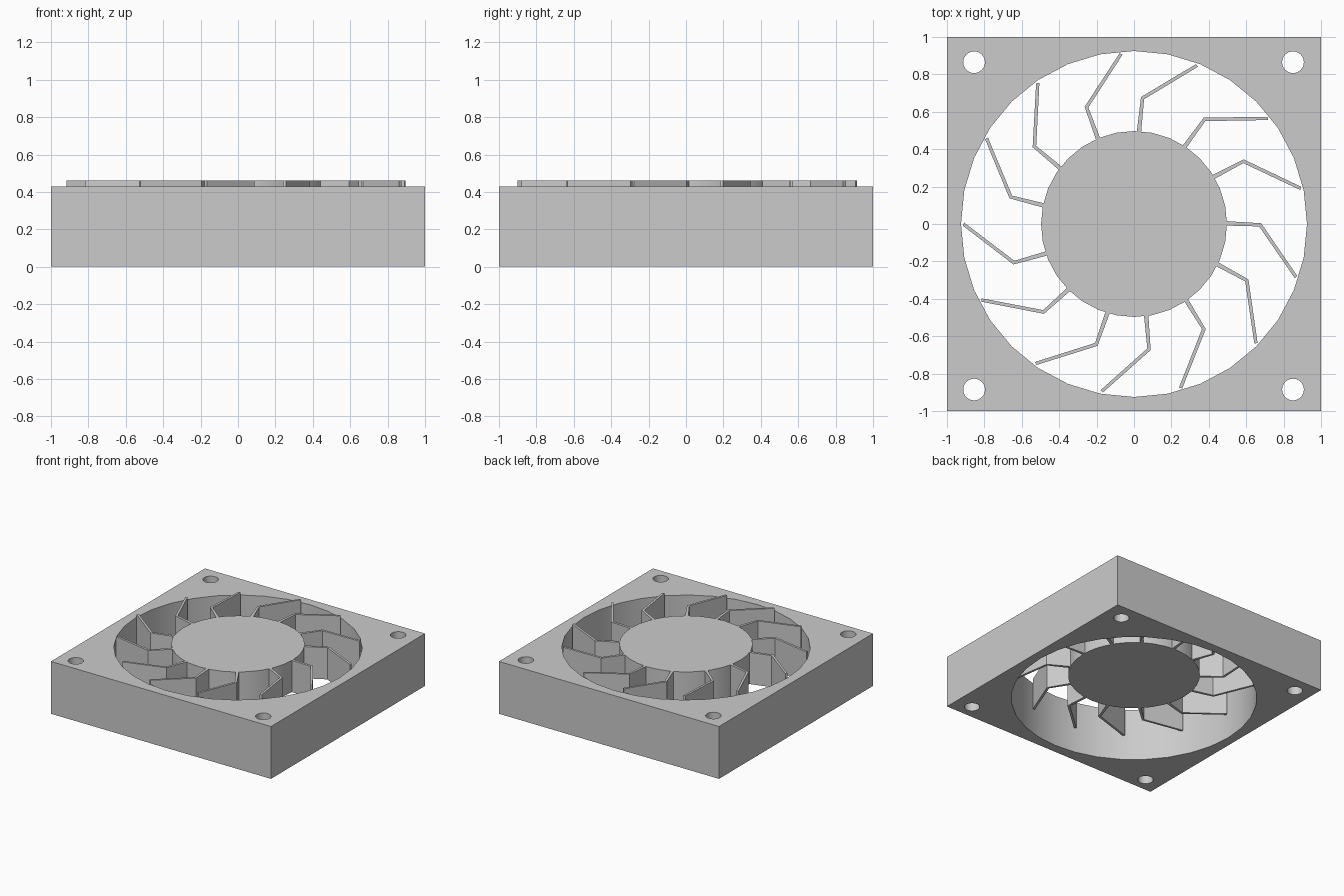
import bpy, bmesh
from math import radians
from mathutils import Matrix, Vector

cube = bpy.data.objects.get("Cube")
if cube:
    bpy.data.objects.remove(cube, do_unlink=True)

FRAME_TOP = 0.43
ROTOR_BOTTOM, ROTOR_TOP = 0.2, 0.46

grey = bpy.data.materials.new("plain grey")
grey.use_nodes = True
COLOUR = (0.6, 0.6, 0.6, 1)
grey.diffuse_color = COLOUR
grey.node_tree.nodes["Principled BSDF"].inputs["Base Color"].default_value = COLOUR


def select_only(obj):
    bpy.ops.object.select_all(action="DESELECT")
    obj.select_set(True)
    bpy.context.view_layer.objects.active = obj


def cylinder(name, radius, bottom, top, x=0, y=0):
    bpy.ops.mesh.primitive_cylinder_add(
        vertices=32, radius=radius, depth=top - bottom,
        location=(x, y, (bottom + top) / 2))
    obj = bpy.context.object
    obj.name = name
    obj.data.materials.append(grey)
    return obj


def smooth(obj):
    select_only(obj)
    bpy.ops.object.shade_smooth_by_angle(angle=radians(30))


# Square frame, bored for the rotor and the four corner screws
bpy.ops.mesh.primitive_cube_add(size=1, location=(0, 0, FRAME_TOP / 2))
frame = bpy.context.object
frame.name = "frame"
frame.scale = (2, 2, FRAME_TOP)
bpy.ops.object.transform_apply(location=True, rotation=False, scale=True)
frame.data.materials.append(grey)

cutters = [cylinder("bore_cutter", 0.925, -0.2, 0.8)]
for x in (-0.855, 0.85):
    for y in (-0.885, 0.865):
        cutters.append(cylinder("screw_hole_cutter", 0.058, -0.2, 0.8, x, y))
select_only(frame)
for cutter in cutters:
    cutter.hide_render = True
    cut = frame.modifiers.new("cut", "BOOLEAN")
    cut.operation = "DIFFERENCE"
    cut.solver = "EXACT"
    cut.object = cutter
    bpy.ops.object.modifier_apply(modifier=cut.name)
for cutter in cutters:
    bpy.data.objects.remove(cutter, do_unlink=True)
smooth(frame)

# Solid central hub
smooth(cylinder("hub", 0.497, ROTOR_BOTTOM, ROTOR_TOP))

# Bent blades, slightly unevenly spaced around the hub
blade_profile = [(0.48, 0.016), (0.68, 0.004), (0.873, -0.278),
                 (0.86, -0.29), (0.669, -0.013), (0.48, -0.008)]
blade_angles = [0, 30.2, 56.4, 86.5, 112.5, 142.5, 168,
                198.2, 224.6, 253, 277.2, 304, 333.8]
bm = bmesh.new()
for angle in blade_angles:
    turn = Matrix.Rotation(radians(angle), 3, "Z")
    base = bm.faces.new([bm.verts.new(turn @ Vector((x, y, ROTOR_BOTTOM)))
                         for x, y in blade_profile])
    raised = bmesh.ops.extrude_face_region(bm, geom=[base], use_keep_orig=True)["geom"]
    bmesh.ops.translate(bm, vec=(0, 0, ROTOR_TOP - ROTOR_BOTTOM),
                        verts=[v for v in raised if isinstance(v, bmesh.types.BMVert)])
bmesh.ops.recalc_face_normals(bm, faces=bm.faces)
mesh = bpy.data.meshes.new("blades")
bm.to_mesh(mesh)
bm.free()
mesh.materials.append(grey)
blades = bpy.data.objects.new("blades", mesh)
bpy.context.collection.objects.link(blades)
